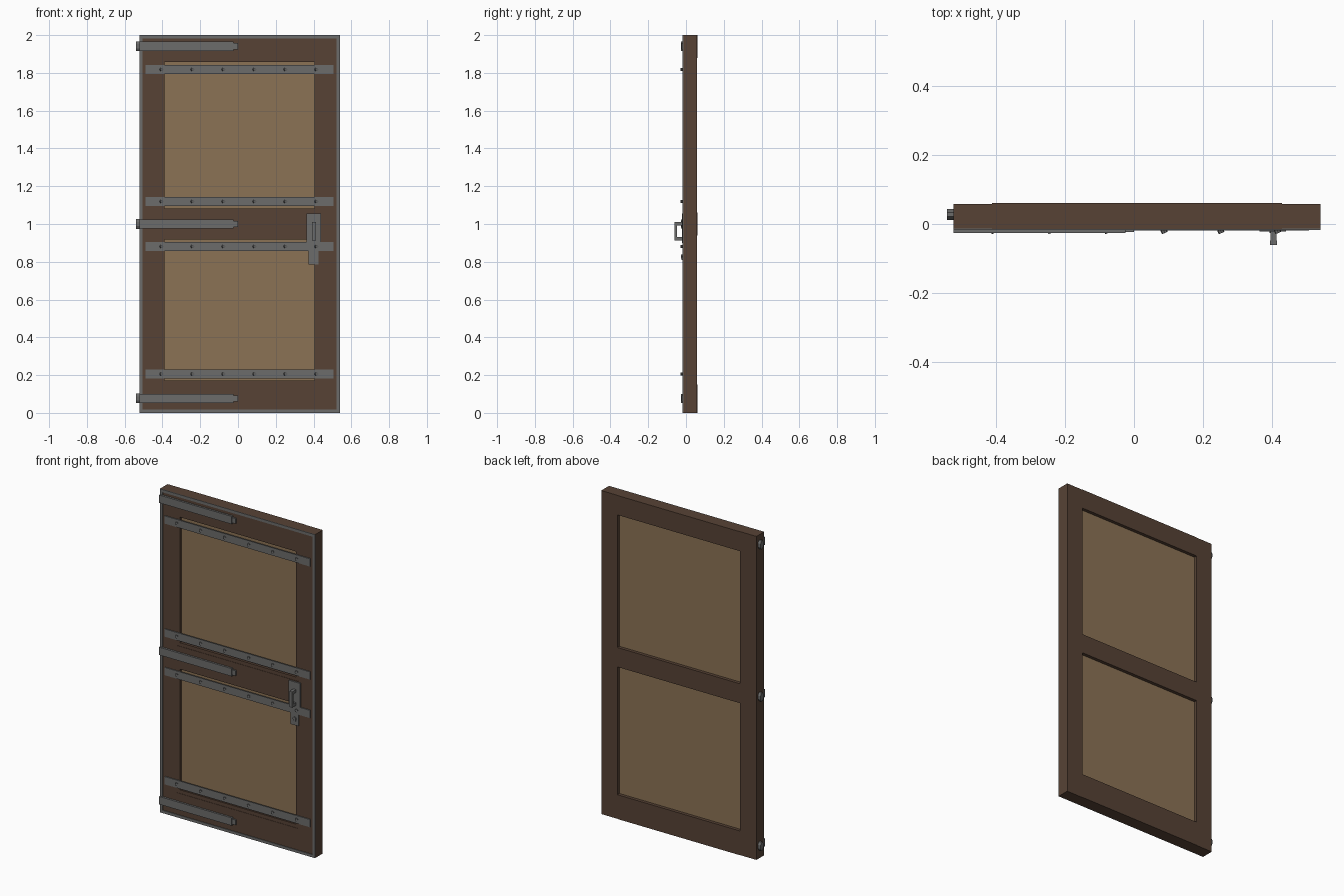
import bpy
from math import pi

if "Cube" in bpy.data.objects:
    bpy.data.objects.remove(bpy.data.objects["Cube"])


def material(name, rgb):
    m = bpy.data.materials.new(name)
    m.diffuse_color = (*rgb, 1)
    m.use_nodes = True
    m.node_tree.nodes["Principled BSDF"].inputs["Base Color"].default_value = m.diffuse_color
    return m


WOOD = material("dark_wood", (0.095, 0.055, 0.036))
PANEL = material("light_wood", (0.26, 0.17, 0.09))
METAL = material("dull_metal", (0.15, 0.15, 0.148))


def box(name, x, y, z, mat):
    """Box from (min, max) pairs."""
    bpy.ops.mesh.primitive_cube_add(size=1, location=[sum(p) / 2 for p in (x, y, z)])
    o = bpy.context.object
    o.name = name
    o.scale = [p[1] - p[0] for p in (x, y, z)]
    bpy.ops.object.transform_apply(location=False, rotation=False, scale=True)
    o.data.materials.append(mat)
    return o


def cyl(name, loc, r, depth, rot, mat, sides=8, scale=(1, 1)):
    bpy.ops.mesh.primitive_cylinder_add(vertices=sides, radius=r, depth=depth,
                                        location=loc, rotation=rot)
    o = bpy.context.object
    o.name = name
    o.scale = (scale[0], scale[1], 1)
    o.data.materials.append(mat)
    return o


def border(name, x, y, z, w, mat):
    """Rectangular frame of four strips inside the given limits."""
    for i in (0, 1):
        s = (x[0], x[0] + w) if i == 0 else (x[1] - w, x[1])
        box(name + "_side", s, y, z, mat)
        t = (z[0], z[0] + w) if i == 0 else (z[1] - w, z[1])
        box(name + "_cross", (x[0] + w, x[1] - w), y, t, mat)


L, R = -0.522, 0.539      # door edges
IL, IR = -0.411, 0.428    # inner edges of the stiles

# wooden frame
for x in ((L, IL), (IR, R)):
    box("stile", x, (-0.013, 0.058), (0, 2), WOOD)
for z in ((0, 0.15), (0.94, 1.06), (1.88, 2)):
    box("rail", (IL, IR), (-0.014, 0.060), z, WOOD)

# panels with front moulding
for z in ((0.15, 0.94), (1.06, 1.88)):
    box("panel", (IL, IR), (0.005, 0.04), z, PANEL)
    border("moulding", (IL, IR), (-0.012, 0.01), z, 0.022, WOOD)

# metal edging around the front
border("edging", (L, R), (-0.018, -0.012), (0, 2), 0.017, METAL)

# riveted reinforcing straps
for z in (0.206, 0.881, 1.119, 1.818):
    box("strap", (-0.489, 0.505), (-0.019, -0.012), (z - 0.024, z + 0.024), METAL)
    for i in range(6):
        cyl("rivet", (-0.405 + 0.164 * i, -0.021, z), 0.009, 0.011,
            (pi / 2, 0, pi / 8), METAL)

# hinges
for z in (0.077, 1.0, 1.941):
    box("hinge_strap", (L, -0.025), (-0.026, -0.012), (z - 0.024, z + 0.024), METAL)
    box("hinge_tip", (-0.025, 0.0), (-0.023, -0.012), (z - 0.016, z + 0.016), METAL)
    k = cyl("hinge_knuckle", (-0.53, 0.0275, z), 0.0165, 0.02, (0, pi / 2, 0),
            METAL, scale=(1.7, 1))
    for v in k.data.vertices:      # turn the octagon flat side up
        c, s = 0.92388, 0.38268
        v.co.x, v.co.y = c * v.co.x - s * v.co.y, s * v.co.x + c * v.co.y

# handle and lock plates
box("handle_plate", (0.362, 0.439), (-0.022, -0.012), (0.9, 1.055), METAL)
box("handle_grip", (0.393, 0.413), (-0.060, -0.047), (0.912, 1.01), METAL)
for z in (0.921, 1.001):
    box("handle_post", (0.394, 0.412), (-0.05, -0.015), (z - 0.009, z + 0.009), METAL)
box("lock_plate", (0.373, 0.427), (-0.019, -0.012), (0.786, 0.86), METAL)
cyl("keyhole_boss", (0.402, -0.021, 0.828), 0.011, 0.010, (pi / 2, 0, 0), METAL)
box("keyhole_slot", (0.395, 0.409), (-0.024, -0.015), (0.81, 0.826), METAL)
